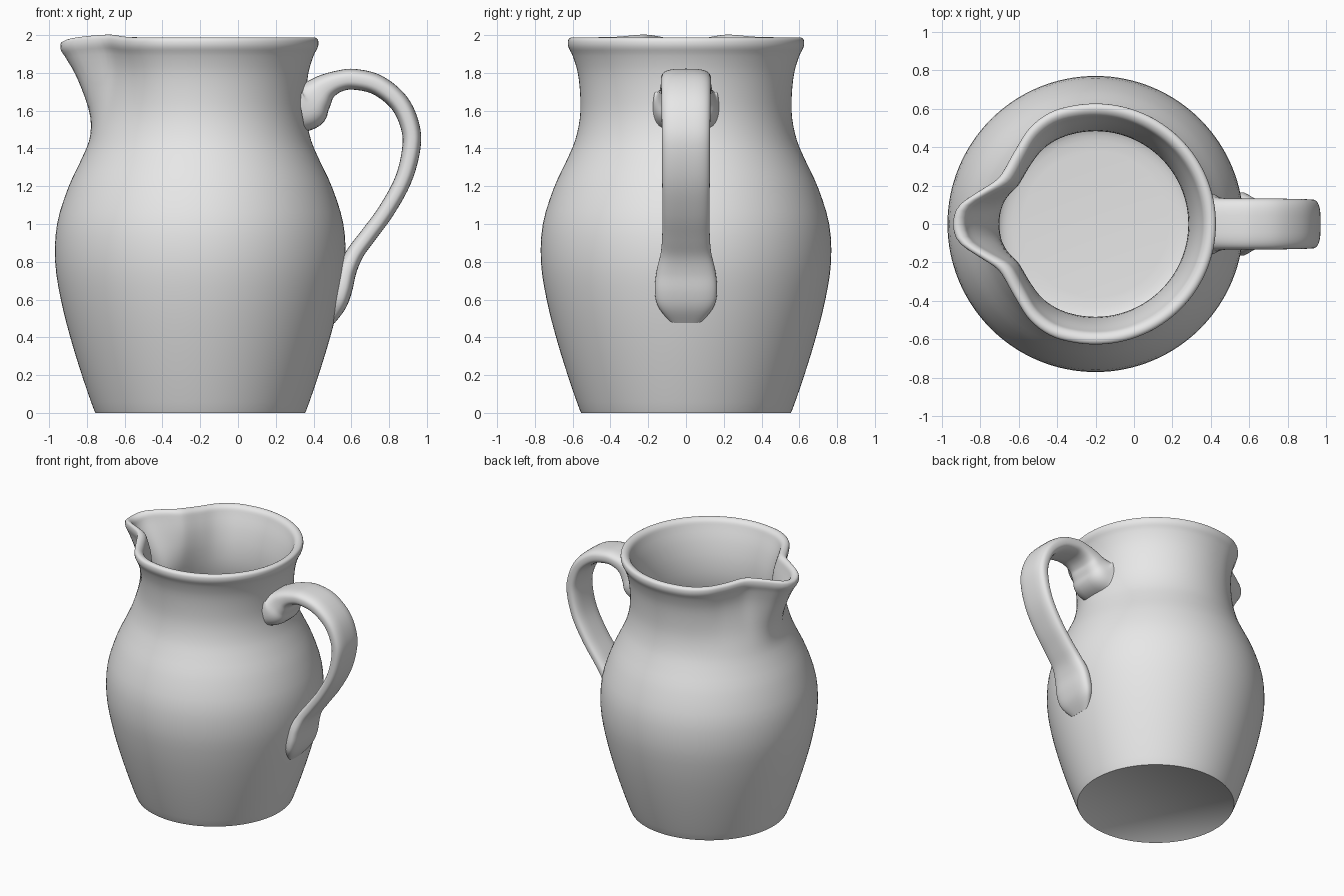
import bpy, bmesh, math
from mathutils import Vector

cube = bpy.data.objects.get("Cube")
if cube:
    bpy.data.objects.remove(cube, do_unlink=True)

# Single glaze colour
clay = bpy.data.materials.new("plain grey clay")
clay.use_nodes = True
clay.diffuse_color = (0.8, 0.8, 0.8, 1)
clay.node_tree.nodes["Principled BSDF"].inputs["Base Color"].default_value = (0.8, 0.8, 0.8, 1)

CENTRE_X = -0.2
SEGMENTS = 128


def catmull(points, steps):
    """Smooth open curve through control points of any dimension."""
    pts = [points[0]] + points + [points[-1]]
    out = []
    for i in range(1, len(pts) - 2):
        for s in range(steps):
            t = s / steps
            out.append([0.5 * (2 * b + (c - a) * t + (2 * a - 5 * b + 4 * c - d) * t * t
                               + (3 * b - a - 3 * c + d) * t ** 3)
                        for a, b, c, d in zip(*pts[i - 1:i + 3])])
    return out + [list(points[-1])]


def smoothstep(a, b, v):
    t = min(max((v - a) / (b - a), 0), 1)
    return t * t * (3 - 2 * t)


def loft(name, rings, sharp_angle):
    """Skin closed rings of points and cap both ends."""
    bm = bmesh.new()
    loops = [[bm.verts.new(p) for p in ring] for ring in rings]
    n = len(loops[0])
    for a, b in zip(loops, loops[1:]):
        for i in range(n):
            j = (i + 1) % n
            bm.faces.new((a[i], a[j], b[j], b[i]))
    bm.faces.new(loops[0][::-1])
    bm.faces.new(loops[-1])
    bmesh.ops.recalc_face_normals(bm, faces=bm.faces)
    mesh = bpy.data.meshes.new(name)
    bm.to_mesh(mesh)
    bm.free()
    mesh.materials.append(clay)
    obj = bpy.data.objects.new(name, mesh)
    bpy.context.collection.objects.link(obj)
    bpy.ops.object.select_all(action='DESELECT')
    obj.select_set(True)
    bpy.context.view_layer.objects.active = obj
    bpy.ops.object.shade_smooth_by_angle(angle=math.radians(sharp_angle))
    return obj


# Jug wall: radius and height, up the outside, over the rim, down the inside
outside = [(0.55, 0.0), (0.562, 0.015), (0.62, 0.18), (0.685, 0.39), (0.738, 0.6),
           (0.768, 0.8), (0.758, 1.0), (0.70, 1.19), (0.635, 1.33), (0.588, 1.44),
           (0.562, 1.56), (0.56, 1.68), (0.573, 1.8), (0.60, 1.89), (0.62, 1.93)]
rim = [(0.626, 1.955), (0.622, 1.978), (0.605, 1.988), (0.585, 1.985), (0.565, 1.968)]
inside = [(0.55, 1.93), (0.515, 1.83), (0.488, 1.7), (0.484, 1.56), (0.51, 1.43),
          (0.56, 1.32), (0.625, 1.18), (0.68, 1.0), (0.69, 0.8), (0.66, 0.6),
          (0.61, 0.39), (0.55, 0.2), (0.51, 0.12), (0.46, 0.09), (0.38, 0.08)]
profile = catmull(outside + rim + inside, 3)

# Pouring lip: change of radius against angle from the spout direction (degrees)
lip = catmull([(0, 0.115), (7, 0.095), (16, 0.0), (24, -0.062), (32, -0.074),
               (44, -0.056), (56, -0.02), (68, 0.0), (80, 0.0)], 12)


def lip_offset(deg):
    for (a, u), (b, v) in zip(lip, lip[1:]):
        if a <= deg <= b:
            return u + (v - u) * (deg - a) / (b - a)
    return 0.0


jug_rings = []
for r, z in profile:
    w = smoothstep(1.42, 1.96, z)
    lift = smoothstep(1.75, 1.97, z)
    ring = []
    for i in range(SEGMENTS):
        a = 2 * math.pi * i / SEGMENTS
        deg = abs(math.degrees(a) - 180)
        radius = r + w * lip_offset(deg)
        dz = 0.014 * math.exp(-((deg - 25) / 14) ** 2) - 0.02 * math.exp(-(deg / 9) ** 2)
        ring.append((CENTRE_X + radius * math.cos(a), radius * math.sin(a), z + lift * dz))
    jug_rings.append(ring)
loft("jug_body", jug_rings, 50)

# Handle strap: x, z, half width, half thickness; flared where it meets the wall
strap = catmull([(0.33, 1.63, 0.175, 0.145), (0.37, 1.64, 0.165, 0.135),
                 (0.41, 1.675, 0.145, 0.10), (0.46, 1.722, 0.135, 0.072),
                 (0.53, 1.755, 0.132, 0.057), (0.615, 1.766, 0.132, 0.055),
                 (0.74, 1.735, 0.132, 0.054), (0.855, 1.64, 0.13, 0.052),
                 (0.913, 1.51, 0.128, 0.05), (0.916, 1.39, 0.127, 0.048),
                 (0.873, 1.23, 0.126, 0.045), (0.785, 1.07, 0.125, 0.044),
                 (0.69, 0.94, 0.126, 0.044), (0.62, 0.845, 0.134, 0.046),
                 (0.575, 0.75, 0.156, 0.052), (0.552, 0.65, 0.165, 0.052),
                 (0.528, 0.57, 0.15, 0.045), (0.485, 0.49, 0.09, 0.03)], 5)
handle_rings = []
for k, (x, z, hw, ht) in enumerate(strap):
    p, q = strap[max(k - 1, 0)], strap[min(k + 1, len(strap) - 1)]
    tangent = Vector((q[0] - p[0], 0, q[1] - p[1])).normalized()
    normal = Vector((-tangent.z, 0, tangent.x))
    ring = []
    for i in range(40):
        a = 2 * math.pi * i / 40
        c, s = math.cos(a), math.sin(a)
        across = math.copysign(abs(c) ** 0.6, c) * hw
        out = math.copysign(abs(s) ** 0.75, s) * ht
        ring.append(Vector((x, across, z)) + normal * out)
    handle_rings.append(ring)
loft("handle", handle_rings, 60)
